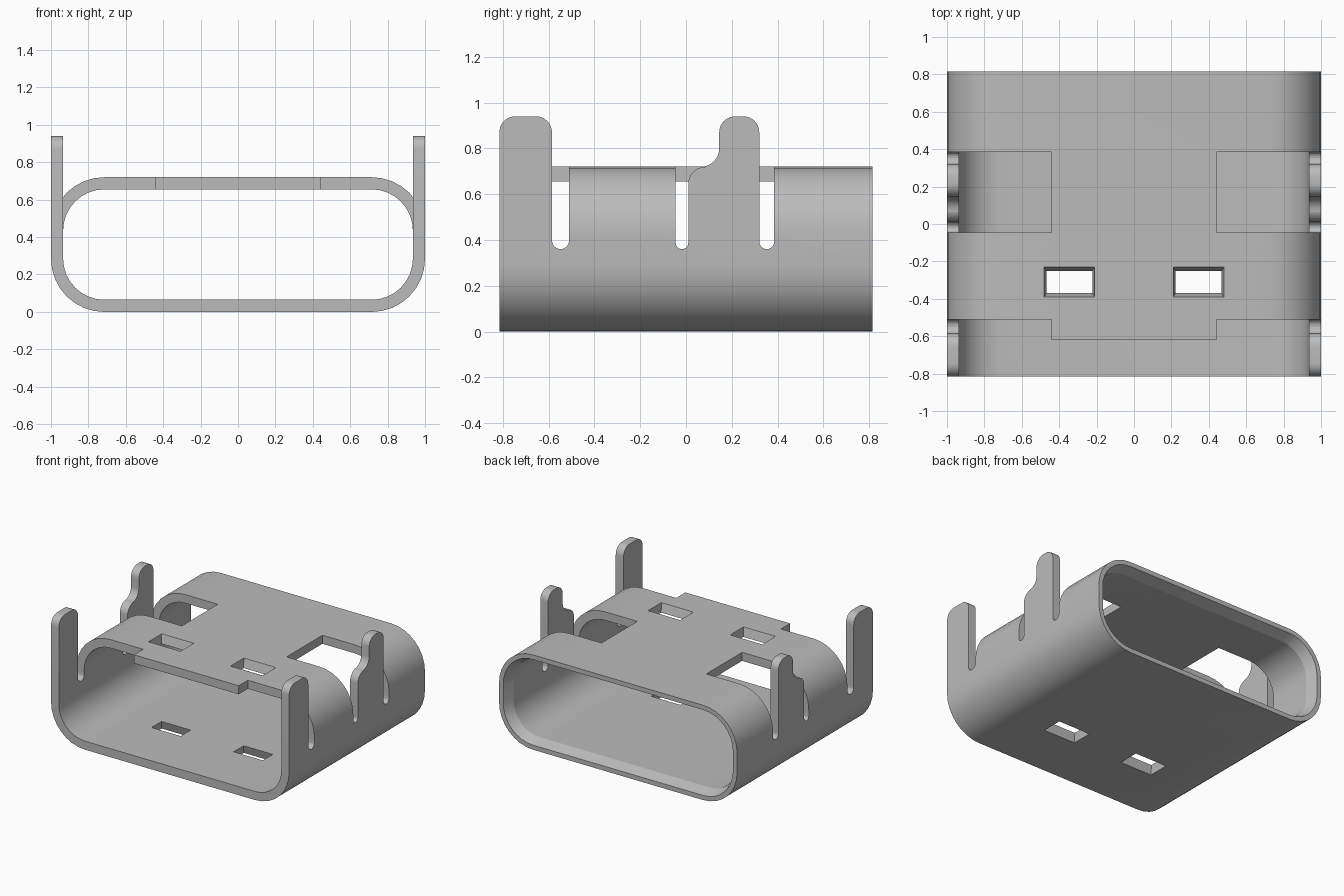
import bpy, bmesh, math
from mathutils import Vector

default = bpy.data.objects.get("Cube")
if default:
    bpy.data.objects.remove(default, do_unlink=True)

HALF_W, HEIGHT, HALF_L = 1.0, 0.72, 0.815
RADIUS, WALL = 0.285, 0.065
CUT_Z = 0.42          # side wall height where tabs begin
TAB_TOP = 0.94

steel = bpy.data.materials.new("brushed steel grey")
steel.use_nodes = True
GREY = (0.5, 0.5, 0.5, 1)
steel.diffuse_color = GREY
steel.node_tree.nodes["Principled BSDF"].inputs["Base Color"].default_value = GREY


def make_object(name, bm):
    bmesh.ops.recalc_face_normals(bm, faces=bm.faces)
    mesh = bpy.data.meshes.new(name)
    bm.to_mesh(mesh)
    bm.free()
    mesh.materials.append(steel)
    obj = bpy.data.objects.new(name, mesh)
    bpy.context.collection.objects.link(obj)
    return obj


def loft(name, rings, closed=False):
    """Skin a list of matching point rings; cap the ends or close the loop."""
    bm = bmesh.new()
    rows = [[bm.verts.new(p) for p in ring] for ring in rings]
    pairs = list(zip(rows, rows[1:]))
    if closed:
        pairs.append((rows[-1], rows[0]))
    else:
        bm.faces.new(rows[0])
        bm.faces.new(rows[-1])
    count = len(rows[0])
    for a, b in pairs:
        for i in range(count):
            j = (i + 1) % count
            bm.faces.new((a[i], a[j], b[j], b[i]))
    return make_object(name, bm)


def arc(cx, cy, r, start, end, steps=8):
    angles = [math.radians(start + (end - start) * i / steps) for i in range(steps + 1)]
    return [(cx + r * math.cos(a), cy + r * math.sin(a)) for a in angles]


def shell_ring(y, inset):
    x, r = HALF_W - RADIUS, RADIUS - inset
    lo, hi = RADIUS, HEIGHT - RADIUS
    pts = (arc(x, hi, r, 0, 90) + arc(-x, hi, r, 90, 180)
           + arc(-x, lo, r, 180, 270) + arc(x, lo, r, 270, 360))
    return [(px, y, pz) for px, pz in pts]


def box(name, x, y, z):
    def ring(h):
        return [(x[0], y[0], h), (x[1], y[0], h), (x[1], y[1], h), (x[0], y[1], h)]
    return loft(name, [ring(z[0]), ring(z[1])])


def side_plate(name, profile, x):
    """Extrude a (y, z) profile between two x positions."""
    return loft(name, [[(px, y, z) for y, z in profile] for px in x])


def combine(target, tool, operation):
    mod = target.modifiers.new("join", 'BOOLEAN')
    mod.operation, mod.object, mod.solver = operation, tool, 'EXACT'
    bpy.context.view_layer.objects.active = target
    bpy.ops.object.modifier_apply(modifier=mod.name)
    bpy.data.objects.remove(tool, do_unlink=True)


# Tubular shell, with the bore flared at the rear rim
shell = loft("connector_shell", [
    shell_ring(-HALF_L, 0), shell_ring(HALF_L, 0), shell_ring(HALF_L, 0.035),
    shell_ring(HALF_L - 0.08, WALL), shell_ring(-HALF_L, WALL)], closed=True)

# Front roof notch and the stepped side openings
combine(shell, box("cutter", (-0.6, 0.6), (-1, -0.62), (CUT_Z, 1)), 'DIFFERENCE')
for s in (-1, 1):
    for y in ((-1, -0.51), (-0.045, 0.385)):
        combine(shell, box("cutter", (s * 0.44, s * 1.2), y, (CUT_Z, 1)), 'DIFFERENCE')

# Upright tabs: plain front leg and shouldered middle leg
BASE = CUT_Z - 0.02
R = 0.07
front_leg = ([(-HALF_L, BASE), (-0.585, BASE)]
             + arc(-0.585 - R, TAB_TOP - R, R, 0, 90)
             + arc(-HALF_L + R, TAB_TOP - R, R, 90, 180))
middle_leg = ([(0.01, BASE), (0.32, BASE)]
              + arc(0.32 - R, TAB_TOP - R, R, 0, 90)
              + arc(0.145 + R, TAB_TOP - R, R, 90, 180)
              + arc(0.065, 0.80, 0.08, 0, -90)
              + arc(0.085, 0.645, 0.075, 90, 180))
for s in (-1, 1):
    for profile in (front_leg, middle_leg):
        combine(shell, side_plate("tab", profile, (s * (HALF_W - WALL), s * HALF_W)), 'UNION')

# Round-bottomed relief slots beside the tabs
for s in (-1, 1):
    for y0, y1 in ((-0.585, -0.51), (-0.045, 0.01), (0.32, 0.385)):
        r = (y1 - y0) / 2
        slot = [(y1, CUT_Z + 0.03), (y0, CUT_Z + 0.03)] + arc(y0 + r, 0.36 + r, r, 180, 360)
        combine(shell, side_plate("cutter", slot, (s * 0.8, s * 1.2)), 'DIFFERENCE')

# Tapered latch windows through roof and floor
def window_ring(cx, w, d, z):
    return [(cx + a * w / 2, -0.31 + b * d / 2, z)
            for a, b in ((-1, -1), (1, -1), (1, 1), (-1, 1))]

for cx in (-0.345, 0.345):
    for outer, inner in ((HEIGHT, HEIGHT - WALL), (0, WALL)):
        step = (outer - inner) * 0.2
        combine(shell, loft("cutter", [
            window_ring(cx, 0.275, 0.168, outer + step),
            window_ring(cx, 0.24, 0.112, inner - step)]), 'DIFFERENCE')

# Smooth bends, crisp sheet edges
bpy.ops.object.select_all(action='DESELECT')
shell.select_set(True)
bpy.context.view_layer.objects.active = shell
bpy.ops.object.shade_smooth_by_angle(angle=math.radians(16))
